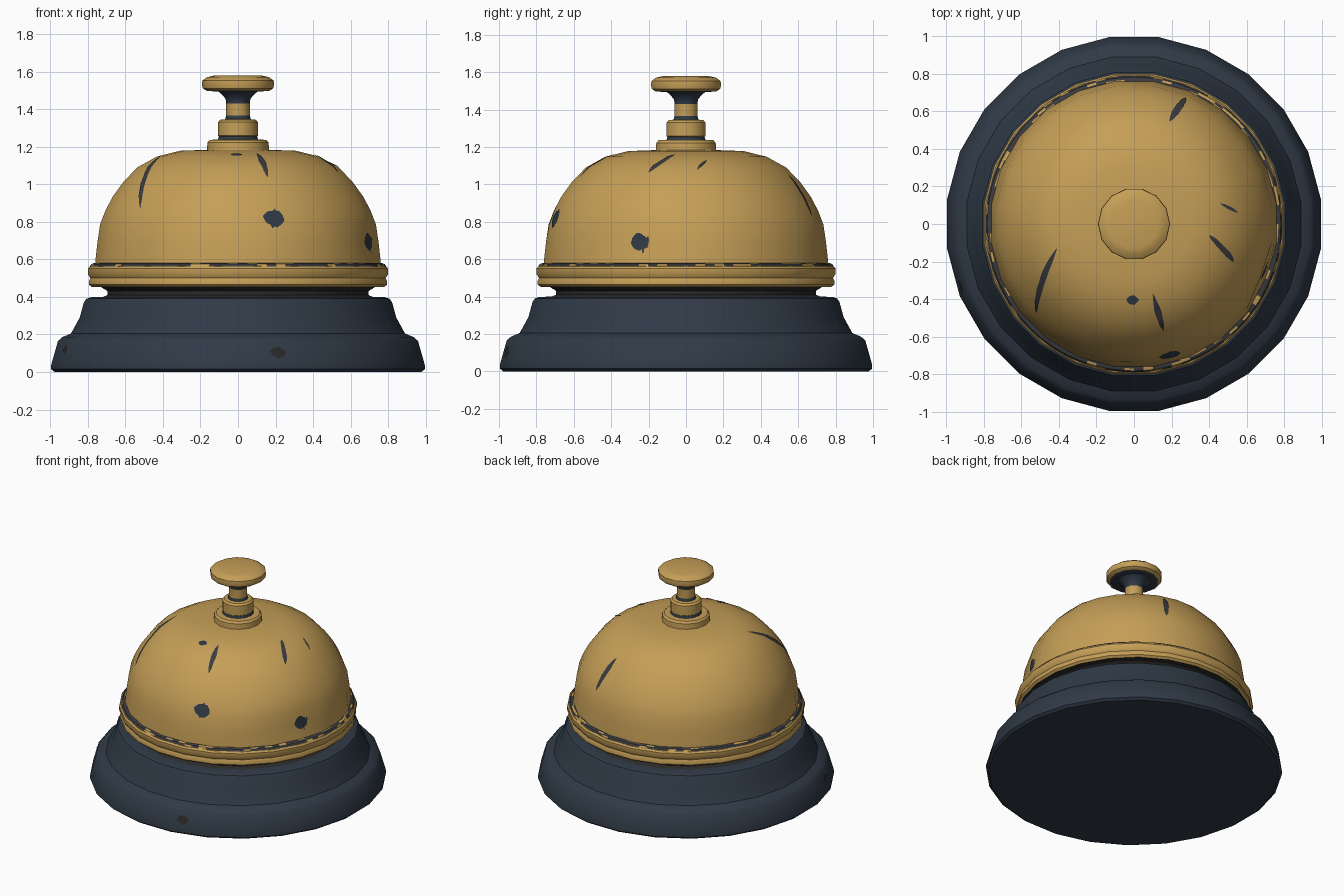
import bpy, bmesh, math, random
from mathutils import Vector
from mathutils.bvhtree import BVHTree

if "Cube" in bpy.data.objects:
    bpy.data.objects.remove(bpy.data.objects["Cube"])

random.seed(4)


def material(name, rgb):
    m = bpy.data.materials.new(name)
    m.diffuse_color = (*rgb, 1)
    m.use_nodes = True
    m.node_tree.nodes["Principled BSDF"].inputs["Base Color"].default_value = m.diffuse_color
    return m


GOLD = material("aged brass", (0.56, 0.345, 0.095))
NAVY = material("navy paint", (0.029, 0.042, 0.062))
DARK = material("dark iron", (0.025, 0.023, 0.022))
GREY = material("worn grey", (0.043, 0.045, 0.053))


def finish(name, bm, mats, angle=35):
    bmesh.ops.recalc_face_normals(bm, faces=bm.faces)
    mesh = bpy.data.meshes.new(name)
    bm.to_mesh(mesh)
    bm.free()
    for m in mats:
        mesh.materials.append(m)
    mesh.polygons.foreach_set("use_smooth", [True] * len(mesh.polygons))
    mesh.set_sharp_from_angle(angle=math.radians(angle))
    ob = bpy.data.objects.new(name, mesh)
    bpy.context.collection.objects.link(ob)
    return ob


def lathe(name, profile, n, phase, mats, pick=lambda band, seg: 0, dents=(), angle=35):
    """Spin (radius, height) points; pick chooses the colour of each face."""
    bm = bmesh.new()
    rings = []
    for r, z in profile:
        if r == 0:
            rings.append([bm.verts.new((0, 0, z))] * n)
            continue
        ring = []
        for i in range(n):
            a = phase + 2 * math.pi * i / n
            ring.append(bm.verts.new((r * math.cos(a), r * math.sin(a), z)))
        rings.append(ring)
    for b in range(len(rings) - 1):
        for i in range(n):
            j = (i + 1) % n
            quad = [rings[b][i], rings[b][j], rings[b + 1][j], rings[b + 1][i]]
            f = bm.faces.new(list(dict.fromkeys(quad)))
            f.material_index = pick(b, i)
    # press small dents into the surface
    for centre, radius, depth in dents:
        c = Vector(centre)
        for v in bm.verts:
            k = 1 - (v.co - c).length / radius
            if k > 0:
                v.co -= (v.co - Vector((0, 0, 0.5))).normalized() * depth * k
    return finish(name, bm, mats, angle)


# ---- base with a recessed neck
HALF = math.pi / 24
base = lathe("base", [(0, 0), (0.985, 0), (1.004, 0.015), (1.004, 0.035), (0.967, 0.165),
                      (0.945, 0.185), (0.897, 0.205), (0.85, 0.29), (0.828, 0.37),
                      (0.815, 0.39), (0.79, 0.398), (0.73, 0.40)], 24, HALF, [NAVY])
lathe("neck", [(0.73, 0.398), (0.70, 0.41), (0.70, 0.43), (0.74, 0.455)], 24, HALF, [DARK])

# ---- rolled rim of the bell, dark underneath
lathe("rim", [(0.70, 0.452), (0.785, 0.452), (0.80, 0.465), (0.80, 0.485), (0.793, 0.50),
              (0.806, 0.52), (0.806, 0.55), (0.797, 0.562), (0.775, 0.566)],
      24, HALF, [GOLD, DARK], lambda b, i: 1 if b == 0 else 0)

# ---- broken dark seam between rim and dome
lathe("seam", [(0.79, 0.562), (0.782, 0.574), (0.769, 0.579), (0.755, 0.58)], 96, HALF,
      [GREY, GOLD], lambda b, i: int(random.random() < 0.2))

# ---- dome
dome = lathe("dome", [(0.768, 0.56), (0.765, 0.60), (0.755, 0.69), (0.741, 0.785), (0.712, 0.86),
                      (0.672, 0.935), (0.615, 1.013), (0.54, 1.09), (0.434, 1.148),
                      (0.31, 1.178), (0.14, 1.184), (0, 1.184)], 24, HALF, [GOLD],
             dents=[((0.71, -0.26, 0.69), 0.16, 0.03), ((0.185, -0.70, 0.81), 0.12, 0.015)],
             angle=60)

# ---- collar, stem and push button
lathe("collar", [(0.165, 1.18), (0.163, 1.222), (0.15, 1.236), (0.106, 1.238)], 14, 0, [GOLD])
lathe("sleeve", [(0.108, 1.236), (0.102, 1.254), (0.107, 1.258), (0.107, 1.33), (0.095, 1.343),
                 (0.068, 1.346), (0.063, 1.365)], 14, 0, [GOLD, NAVY],
      lambda b, i: 1 if b in (0, 5) else 0)
lathe("stem", [(0.063, 1.345), (0.063, 1.43), (0.066, 1.455), (0.09, 1.482), (0.11, 1.496)],
      14, 0, [GOLD, NAVY], lambda b, i: 1 if b > 0 else 0)
lathe("button", [(0, 1.494), (0.11, 1.494), (0.165, 1.496), (0.187, 1.51), (0.192, 1.53),
                 (0.19, 1.552), (0.165, 1.57), (0.13, 1.578), (0, 1.58)], 14, 0,
      [GOLD, NAVY], lambda b, i: 1 if b < 2 else 0)


# ---- chips and scratches: thin plates laid on a surface
def tree_of(ob):
    return BVHTree.FromPolygons([v.co for v in ob.data.vertices],
                                [list(p.vertices) for p in ob.data.polygons])


def plate(name, tree, a, b, width, mat, centre, steps=10):
    """Tapered leaf from a to b, projected towards the centre point."""
    a, b, c = Vector(a), Vector(b), Vector(centre)
    side = (b - a).cross((a + b) / 2 - c).normalized()
    bm = bmesh.new()
    rows = []
    for i in range(steps + 1):
        t = i / steps
        w = width * max(0.06, math.sin(math.pi * t) ** 0.6) * random.uniform(0.8, 1.1) / 2
        row = []
        for s in (-1, 0, 1):
            d = (a.lerp(b, t) + side * w * s - c).normalized()
            hit = tree.ray_cast(c + d * 3, -d)
            row.append(bm.verts.new(hit[0] + d * 0.004))
        rows.append(row)
    for p, q in zip(rows, rows[1:]):
        for k in (0, 1):
            bm.faces.new((p[k], p[k + 1], q[k + 1], q[k]))
    for f in bm.faces:
        f.normal_update()
    ob = finish(name, bm, [mat])
    mesh = ob.data
    if mesh.polygons[0].normal.dot(mesh.polygons[0].center - c) < 0:
        mesh.flip_normals()


dome_tree, base_tree = tree_of(dome), tree_of(base)
marks = [
    ((0.275, 0.67, 0.83), (0.19, 0.545, 1.05), 0.04),
    ((-0.41, -0.13, 1.15), (-0.505, -0.46, 0.86), 0.035),
    ((0.10, -0.37, 1.16), (0.155, -0.56, 1.03), 0.032),
    ((-0.04, -0.40, 1.15), (0.025, -0.40, 1.15), 0.05),
    ((0.40, -0.06, 1.16), (0.53, -0.20, 1.06), 0.035),
    ((0.46, 0.11, 1.13), (0.555, 0.06, 1.08), 0.018),
    ((0.13, -0.69, 0.82), (0.24, -0.67, 0.80), 0.10),
    ((0.69, -0.30, 0.69), (0.715, -0.21, 0.70), 0.095),
    ((0.705, -0.20, 0.72), (0.70, -0.23, 0.63), 0.03),
]
for a, b, w in marks:
    plate("dome_chip", dome_tree, a, b, w, NAVY if w > 0.04 else GREY, (0, 0, 0.5))

for a, b, w in [((0.17, -0.96, 0.11), (0.255, -0.95, 0.10), 0.06),
                ((-0.93, -0.30, 0.12), (-0.91, -0.37, 0.12), 0.04)]:
    plate("base_chip", base_tree, a, b, w, DARK, (0, 0, 0.1))
